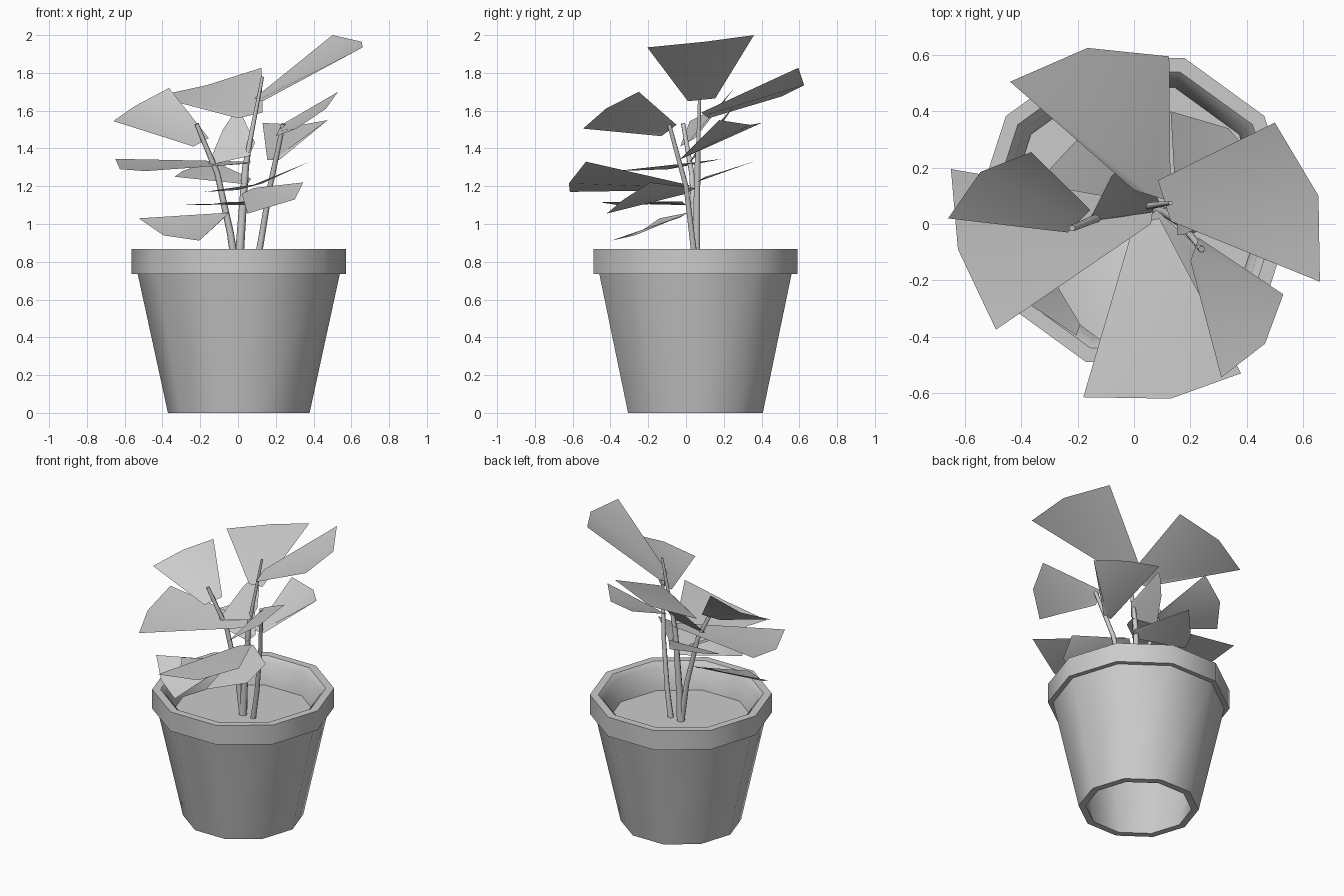
import bpy, bmesh, math
from mathutils import Vector

if "Cube" in bpy.data.objects:
    bpy.data.objects.remove(bpy.data.objects["Cube"])

grey = bpy.data.materials.new("plain_grey")
grey.diffuse_color = (0.6, 0.6, 0.6, 1)
grey.use_nodes = True
grey.node_tree.nodes["Principled BSDF"].inputs["Base Color"].default_value = grey.diffuse_color


def finish(bm, name, angle=None, loc=(0, 0, 0)):
    me = bpy.data.meshes.new(name)
    bm.to_mesh(me)
    bm.free()
    me.materials.append(grey)
    ob = bpy.data.objects.new(name, me)
    ob.location = loc
    bpy.context.collection.objects.link(ob)
    if angle:
        bpy.ops.object.select_all(action='DESELECT')
        ob.select_set(True)
        bpy.context.view_layer.objects.active = ob
        bpy.ops.object.shade_smooth_by_angle(angle=math.radians(angle))
    return ob


def ring(bm, r, z, n=10):
    return [bm.verts.new((r * math.cos(2 * math.pi * i / n),
                          r * math.sin(2 * math.pi * i / n), z)) for i in range(n)]


def bridge(bm, a, b):
    n = len(a)
    for i in range(n):
        bm.faces.new((a[i], a[(i + 1) % n], b[(i + 1) % n], b[i]))


POT = (0.004, 0.05, 0)

# Pot: closed ten-sided profile, open underneath
bm = bmesh.new()
profile = [(0.33, 0), (0.375, 0), (0.535, 0.735), (0.567, 0.735), (0.567, 0.867),
           (0.515, 0.867), (0.485, 0.835), (0.455, 0.67)]
rings = [ring(bm, r, z) for r, z in profile]
for a, b in zip(rings, rings[1:] + rings[:1]):
    bridge(bm, a, b)
finish(bm, "pot", 40, POT)

# Soil disc inside the pot
bm = bmesh.new()
bm.faces.new(ring(bm, 0.457, 0.69))
finish(bm, "soil", loc=POT)


# Stems: tapered six-sided tubes through a few points
def stem(name, pts, r0, r1, n=6):
    bm = bmesh.new()
    pts = [Vector(p) for p in pts]
    loops = []
    for i, p in enumerate(pts):
        r = r0 + (r1 - r0) * i / (len(pts) - 1)
        d = (pts[min(i + 1, len(pts) - 1)] - pts[max(i - 1, 0)]).normalized()
        u = d.cross(Vector((0, 1, 0))).normalized()
        v = d.cross(u)
        loops.append([bm.verts.new(p + r * (u * math.cos(2 * math.pi * k / n)
                                            + v * math.sin(2 * math.pi * k / n)))
                      for k in range(n)])
    for a, b in zip(loops, loops[1:]):
        bridge(bm, a, b)
    bm.faces.new(loops[0])
    bm.faces.new(loops[-1])
    bmesh.ops.recalc_face_normals(bm, faces=bm.faces)
    finish(bm, name, 65)


stem("left_stem", [(0, .05, .68), (-.04, .05, .95), (-.11, .03, 1.27), (-.22, -.015, 1.53)], .022, .012)
stem("middle_stem", [(0, .055, .68), (.01, .055, .87), (.04, .06, 1.3), (.06, .065, 1.42), (.13, .075, 1.78)], .028, .008)
stem("right_stem", [(.08, .05, .68), (.115, .04, .87), (.17, 0, 1.2), (.24, -.09, 1.53)], .02, .012)


# Leaves: flat fans given as base, three tip points, base
def leaf(name, b1, t1, t2, t3, b2):
    bm = bmesh.new()
    v = [bm.verts.new(p) for p in (b1, t1, t2, t3, b2)]
    mid = bm.verts.new((Vector(b1) + Vector(b2)) / 2)
    for i in range(4):
        bm.faces.new((mid, v[i], v[i + 1]))
    if sum((f.normal.z for f in bm.faces if not f.normal_update())) < 0:
        bmesh.ops.reverse_faces(bm, faces=bm.faces)
    finish(bm, name, 40)


leaf("top_right_leaf", (.085, .155, 1.665), (.5, .36, 2), (.655, .1, 1.965), (.66, -.205, 1.935), (.13, .01, 1.65))
leaf("top_back_leaf", (0, .12, 1.56), (-.44, .505, 1.675), (-.165, .625, 1.735), (.125, .595, 1.827), (.13, .08, 1.59))
leaf("top_left_leaf", (-.235, -.03, 1.41), (-.66, .02, 1.545), (-.545, .185, 1.625), (-.365, .255, 1.72), (-.155, .05, 1.455))
leaf("front_right_leaf", (.23, -.05, 1.525), (.53, -.25, 1.7), (.465, -.425, 1.61), (.31, -.545, 1.505), (.2, -.13, 1.465))
leaf("back_right_leaf", (.155, -.04, 1.34), (.13, .4, 1.535), (.335, .34, 1.525), (.475, .175, 1.55), (.22, -.03, 1.34))
leaf("centre_leaf", (.06, .04, 1.36), (-.16, .01, 1.31), (-.08, .17, 1.5), (0, .25, 1.62), (.09, .08, 1.43))
leaf("left_leaf", (.06, 0, 1.32), (-.49, -.375, 1.28), (-.625, -.09, 1.29), (-.65, .195, 1.345), (.07, .07, 1.33))
leaf("front_leaf", (0, 0, 1.18), (-.18, -.615, 1.17), (.13, -.62, 1.215), (.38, -.53, 1.33), (.09, .02, 1.205))
leaf("lower_right_leaf", (.02, 0, 1.16), (.05, -.42, 1.055), (.3, -.33, 1.13), (.345, -.19, 1.22), (.08, .05, 1.19))
leaf("lower_left_leaf", (-.07, -.03, 1.035), (-.205, -.395, .912), (-.395, -.27, .94), (-.525, -.14, 1.03), (-.05, .01, 1.06))
leaf("lower_front_leaf", (.06, 0, 1.1), (-.28, -.21, 1.105), (-.19, -.36, 1.1), (-.06, -.455, 1.115), (.08, -.02, 1.12))
leaf("back_left_leaf", (.05, .04, 1.21), (-.335, .1, 1.25), (-.295, .2, 1.28), (-.135, .37, 1.335), (.07, .09, 1.24))
